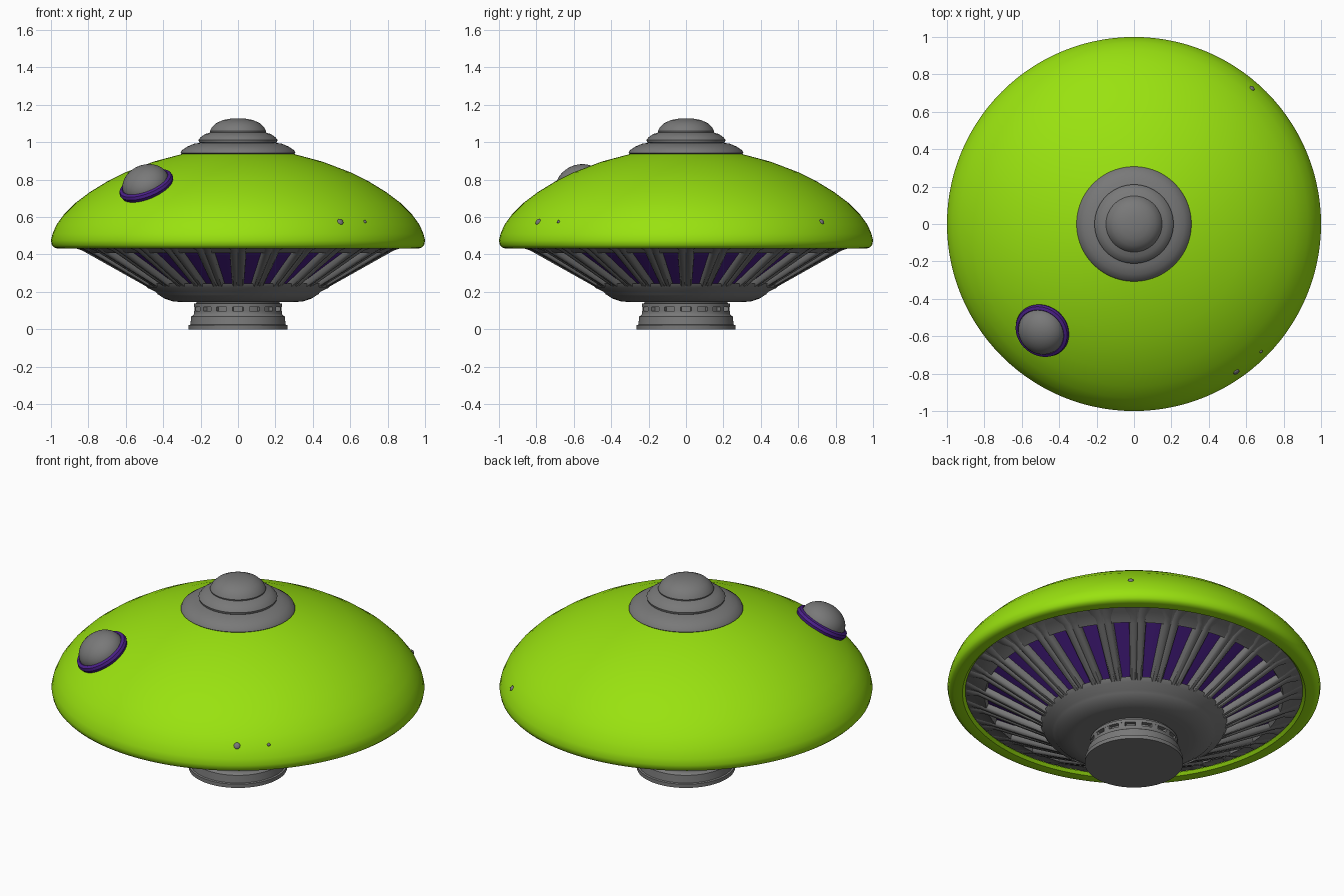
import bpy, bmesh, math
from mathutils import Matrix, Vector

if "Cube" in bpy.data.objects:
    bpy.data.objects.remove(bpy.data.objects["Cube"])


def material(name, rgb):
    m = bpy.data.materials.new(name)
    m.diffuse_color = (*rgb, 1)
    m.use_nodes = True
    m.node_tree.nodes["Principled BSDF"].inputs["Base Color"].default_value = m.diffuse_color
    return m


GREEN = material("lime green", (0.32, 0.76, 0.005))
GRAY = material("metal gray", (0.19, 0.19, 0.19))
PURPLE = material("deep purple", (0.07, 0.014, 0.25))


def finish(bm, name, mat, matrix=None, angle=35):
    bmesh.ops.remove_doubles(bm, verts=bm.verts, dist=1e-5)
    bmesh.ops.recalc_face_normals(bm, faces=bm.faces)
    me = bpy.data.meshes.new(name)
    bm.to_mesh(me)
    bm.free()
    ob = bpy.data.objects.new(name, me)
    bpy.context.collection.objects.link(ob)
    me.materials.append(mat)
    if matrix:
        ob.matrix_world = matrix
    bpy.ops.object.select_all(action='DESELECT')
    ob.select_set(True)
    bpy.context.view_layer.objects.active = ob
    bpy.ops.object.shade_smooth_by_angle(angle=math.radians(angle))
    return ob


def lathe(name, profile, mat, matrix=None, steps=112, closed=False, angle=35):
    """Spin a list of (radius, height) points around z."""
    bm = bmesh.new()
    vs = [bm.verts.new((r, 0, z)) for r, z in profile]
    pairs = list(zip(vs, vs[1:])) + ([(vs[-1], vs[0])] if closed else [])
    es = [bm.edges.new(p) for p in pairs]
    bmesh.ops.spin(bm, geom=vs + es, cent=(0, 0, 0), axis=(0, 0, 1),
                   angle=2 * math.pi, steps=steps)
    return finish(bm, name, mat, matrix, angle)


def dome(r, h, z, n=10):
    return [(r * math.cos(i / n * math.pi / 2), z + h * math.sin(i / n * math.pi / 2))
            for i in range(n + 1)]


# Saucer hull
lathe("hull", [(0.0, 0.975), (0.15, 0.965), (0.3, 0.937), (0.45, 0.897), (0.6, 0.84),
               (0.7, 0.79), (0.79, 0.735), (0.87, 0.675), (0.93, 0.615), (0.97, 0.56),
               (0.992, 0.51), (1.0, 0.475), (0.995, 0.45), (0.983, 0.437), (0.965, 0.432),
               (0.92, 0.432), (0.905, 0.447)], GREEN)

# Stepped cap on top
lathe("cap_lower_tier", [(0.26, 0.925), (0.295, 0.933), (0.307, 0.942), (0.3, 0.957),
                         (0.27, 0.977), (0.235, 0.992), (0.18, 1.0)], GRAY)
lathe("cap_middle_tier", [(0.19, 0.99), (0.208, 1.0), (0.211, 1.012), (0.2, 1.027),
                          (0.175, 1.044), (0.14, 1.055)], GRAY)
lathe("cap_dome", [(0.145, 1.04), (0.15, 1.06), (0.14, 1.08), (0.115, 1.103),
                   (0.08, 1.119), (0.04, 1.126), (0, 1.128)], GRAY)

# Underside: rim ring, recessed purple cone
lathe("underside_rim", [(0.907, 0.45), (0.865, 0.437), (0.83, 0.425), (0.8, 0.408),
                        (0.787, 0.43)], GRAY)
lathe("underside_panels", [(0.82, 0.449), (0.425, 0.226)], PURPLE)

# Ribs: grooved bars that flare where they meet the rim
RIBS = 28
bm = bmesh.new()
inner = [(-1, -0.03), (-0.95, -0.01), (-0.7, 0), (-0.2, 0), (0, -0.007),
         (0.2, 0), (0.7, 0), (0.95, -0.01), (1, -0.03)]
normal = Vector((0.49, 0, -0.87))
stations = [(0.9, 0.445, 0.095), (0.835, 0.422, 0.05), (0.8, 0.403, 0.046),
            (0.43, 0.195, 0.03)]
for k in range(RIBS):
    rot = Matrix.Rotation(2 * math.pi * k / RIBS, 3, 'Z')
    rows = []
    for r, z, w in stations:
        rows.append([bm.verts.new(rot @ (Vector((r, s * w, z)) + normal * d))
                     for s, d in inner])
    for a, b in zip(rows, rows[1:]):
        for i in range(len(inner) - 1):
            bm.faces.new((a[i], a[i + 1], b[i + 1], b[i]))
finish(bm, "underside_ribs", GRAY, angle=40)

# Lower disc below the ribs
lathe("lower_disc", [(0.5, 0.246), (0.485, 0.222), (0.44, 0.2), (0.43, 0.188), (0.395, 0.165),
                     (0.35, 0.15), (0.32, 0.147), (0.2, 0.152)], GRAY)

# Base pedestal with a recessed slot band
lathe("base_pedestal", [(0.222, 0.155), (0.222, 0.14), (0.235, 0.137), (0.235, 0.119),
                        (0.212, 0.119), (0.212, 0.097), (0.235, 0.097), (0.235, 0.083),
                        (0.24, 0.075), (0.25, 0.068), (0.255, 0.025), (0.264, 0.022),
                        (0.264, 0.0), (0, 0)], GRAY)
bm = bmesh.new()
for k in range(16):
    rot = Matrix.Rotation(2 * math.pi * (k + 0.5) / 16, 4, 'Z')
    bmesh.ops.create_cube(bm, size=1, matrix=rot @ Matrix.Translation((0.22, 0, 0.108))
                          @ Matrix.Diagonal((0.028, 0.034, 0.024, 1)))
finish(bm, "slot_dividers", GRAY)

# Tilted bubble window on the front left of the hull
out = Vector((-0.49, -0.57, 0)).normalized()
axis = out * math.sin(math.radians(31)) + Vector((0, 0, math.cos(math.radians(31))))
place = Matrix.Translation((-0.49, -0.57, 0.768)) @ axis.to_track_quat('Z', 'Y').to_matrix().to_4x4()
lathe("window_ring", [(0.12, -0.025), (0.143, -0.02), (0.151, 0.0), (0.146, 0.016),
                      (0.13, 0.022), (0.115, 0.012)], PURPLE, place, 48, True)
lathe("window_bubble", dome(0.128, 0.098, 0.01), GRAY, place, 48)

# Small rivets showing through the hull edge
for i, (x, y, s) in enumerate([(0.55, -0.795, 0.018), (0.687, -0.69, 0.009), (0.635, 0.73, 0.015)]):
    d = Vector((x, y, 0)).normalized()
    p = d * 0.962 + Vector((0, 0, 0.575))
    n = (d + Vector((0, 0, 0.65))).normalized()
    m = Matrix.Translation(p) @ n.to_track_quat('Z', 'Y').to_matrix().to_4x4()
    lathe(f"rivet_{i + 1}", dome(s, 0.008, 0, 4), GRAY, m, 12)
